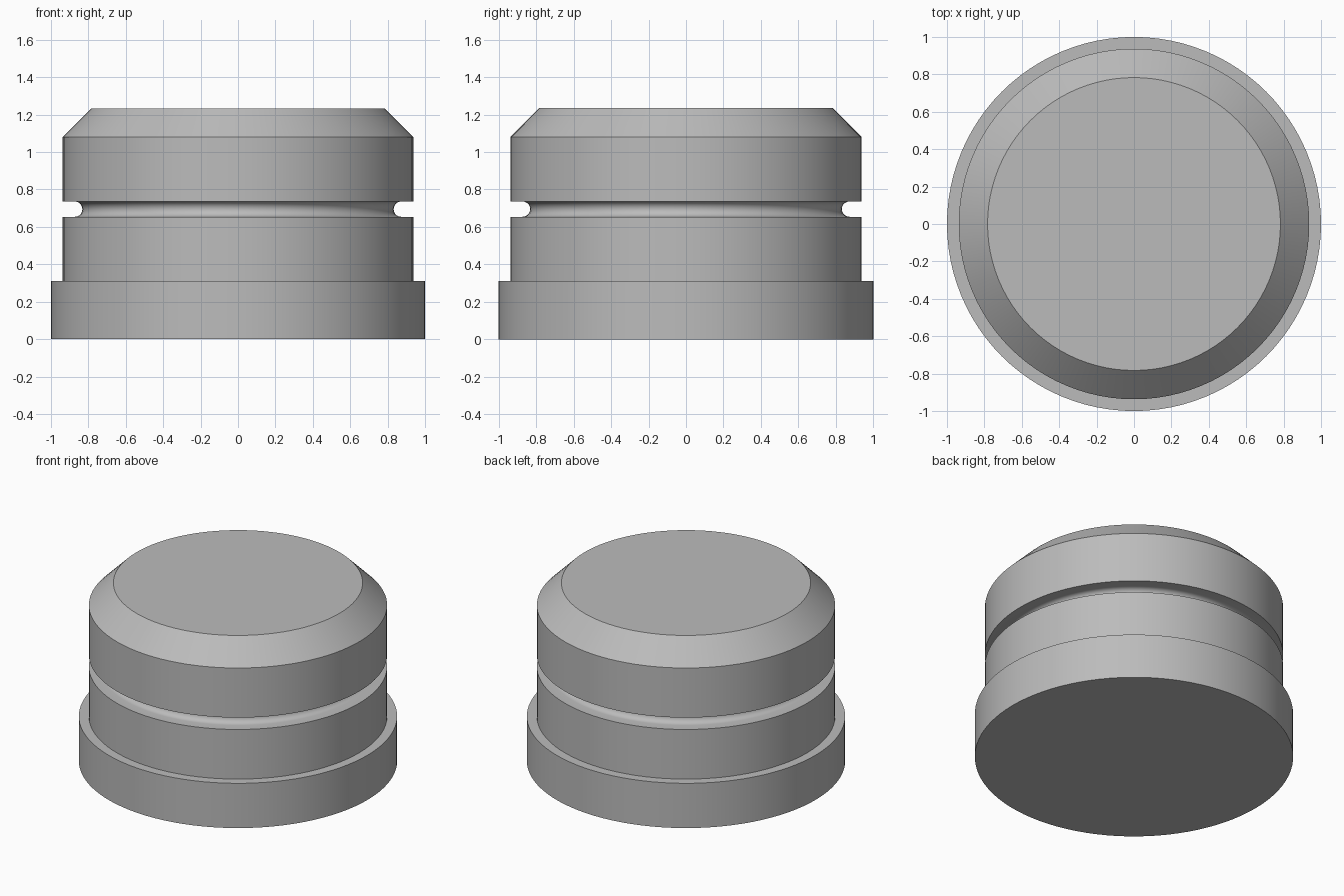
import bpy
import bmesh
import math

if "Cube" in bpy.data.objects:
    bpy.data.objects.remove(bpy.data.objects["Cube"], do_unlink=True)

SEGMENTS = 96
BASE_R, BODY_R, TOP_R = 1.0, 0.937, 0.783
BASE_H, BEVEL_Z, TOP_Z = 0.31, 1.08, 1.234
GROOVE_Z, GROOVE_HALF, GROOVE_R = 0.695, 0.041, 0.873

# Single grey material
grey = bpy.data.materials.new("plain grey")
grey.use_nodes = True
colour = (0.5, 0.5, 0.5, 1.0)
grey.diffuse_color = colour
grey.node_tree.nodes["Principled BSDF"].inputs["Base Color"].default_value = colour


def groove_points(steps=10):
    """Round-bottomed slot, from its lower lip to its upper lip."""
    points = [(BODY_R, GROOVE_Z - GROOVE_HALF)]
    for i in range(steps + 1):
        a = -math.pi / 2 + math.pi * i / steps
        points.append((GROOVE_R - GROOVE_HALF * math.cos(a),
                       GROOVE_Z + GROOVE_HALF * math.sin(a)))
    points.append((BODY_R, GROOVE_Z + GROOVE_HALF))
    return points


def lathe(name, profile, material):
    """Turn a (radius, height) profile around z and cap both ends."""
    bm = bmesh.new()
    rings = []
    for r, z in profile:
        rings.append([bm.verts.new((r * math.cos(math.tau * i / SEGMENTS),
                                    r * math.sin(math.tau * i / SEGMENTS), z))
                      for i in range(SEGMENTS)])
    for low, high in zip(rings, rings[1:]):
        for i in range(SEGMENTS):
            j = (i + 1) % SEGMENTS
            bm.faces.new((low[i], low[j], high[j], high[i]))
    bm.faces.new(rings[0][::-1])
    bm.faces.new(rings[-1])
    mesh = bpy.data.meshes.new(name)
    bm.to_mesh(mesh)
    bm.free()
    mesh.materials.append(material)
    obj = bpy.data.objects.new(name, mesh)
    bpy.context.collection.objects.link(obj)
    bpy.ops.object.select_all(action="DESELECT")
    obj.select_set(True)
    bpy.context.view_layer.objects.active = obj
    bpy.ops.object.shade_smooth_by_angle(angle=math.radians(30))
    return obj


# Turned plug: wide foot, grooved body, chamfered top
profile = [(BASE_R, 0), (BASE_R, BASE_H), (BODY_R, BASE_H)]
profile += groove_points()
profile += [(BODY_R, BEVEL_Z), (TOP_R, TOP_Z)]
lathe("grooved_plug", profile, grey)
